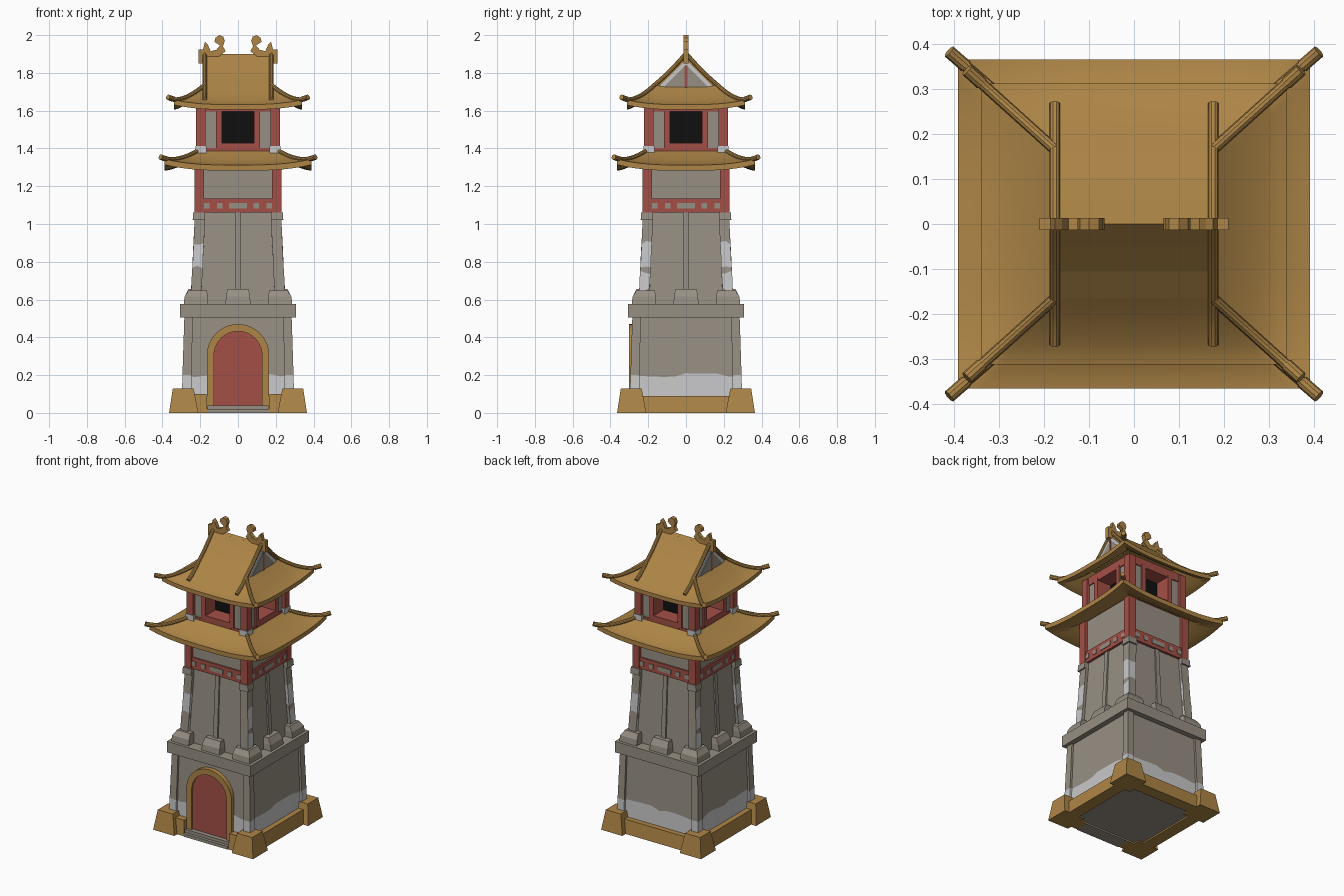
import bpy, bmesh, math, random
from mathutils import Matrix, Vector

if "Cube" in bpy.data.objects:
    bpy.data.objects.remove(bpy.data.objects["Cube"])
random.seed(4)

def material(name, rgb):
    m = bpy.data.materials.new(name)
    m.diffuse_color = (*rgb, 1)
    m.use_nodes = True
    m.node_tree.nodes["Principled BSDF"].inputs["Base Color"].default_value = m.diffuse_color
    return m

GOLD = material("ochre gold", (0.42, 0.235, 0.062))
GREY = material("stone grey", (0.31, 0.275, 0.228))
RED = material("painted red", (0.37, 0.08, 0.062))
WHITE = material("pale plaster", (0.58, 0.58, 0.59))
BLACK = material("window black", (0.005, 0.005, 0.005))

ONE = [Matrix.Identity(4)]
CORNERS = [Matrix.Diagonal((a, b, 1, 1)) for a in (1, -1) for b in (1, -1)]
SIDES = [Matrix.Rotation(k * math.pi / 2, 4, 'Z') for k in range(4)]
FLIP_X = [Matrix.Diagonal((a, 1, 1, 1)) for a in (1, -1)]
FLIP_Y = [Matrix.Diagonal((1, a, 1, 1)) for a in (1, -1)]

def build(name, verts, faces, mats, copies=ONE, rule=None, smooth=False):
    mats = mats if isinstance(mats, list) else [mats]
    allv, allf = [], []
    for M in copies:
        b = len(allv)
        allv += [M @ Vector(v) for v in verts]
        allf += [[i + b for i in f] for f in faces]
    me = bpy.data.meshes.new(name)
    me.from_pydata(allv, [], allf)
    bm = bmesh.new()
    bm.from_mesh(me)
    bmesh.ops.recalc_face_normals(bm, faces=bm.faces)
    bm.normal_update()
    for f in bm.faces:
        if rule:
            f.material_index = rule(f.calc_center_median(), f.normal)
    bm.to_mesh(me)
    bm.free()
    for m in mats:
        me.materials.append(m)
    ob = bpy.data.objects.new(name, me)
    bpy.context.collection.objects.link(ob)
    if smooth:
        bpy.ops.object.select_all(action='DESELECT')
        ob.select_set(True)
        bpy.context.view_layer.objects.active = ob
        bpy.ops.object.shade_smooth_by_angle(angle=math.radians(35))
    return ob

def loft(name, rings, mats, copies=ONE, n=1, jitter=0, rule=None):
    """Stack of rectangles (x0, x1, y0, y1, z); inner rows may be wavy."""
    v, f, c = [], [], 4 * n
    for i, (x0, x1, y0, y1, z) in enumerate(rings):
        cs = [(x0, y0), (x1, y0), (x1, y1), (x0, y1)]
        for k in range(4):
            (ax, ay), (bx, by) = cs[k], cs[(k + 1) % 4]
            for j in range(n):
                t = j / n
                dz = random.uniform(-jitter, jitter) if 0 < i < len(rings) - 1 else 0
                v.append((ax + (bx - ax) * t, ay + (by - ay) * t, z + dz))
    for i in range(len(rings) - 1):
        f += [(i*c + j, i*c + (j+1) % c, (i+1)*c + (j+1) % c, (i+1)*c + j) for j in range(c)]
    f += [list(range(c)), list(range(len(v) - c, len(v)))]
    return build(name, v, f, mats, copies, rule)

def box(name, x0, x1, y0, y1, z0, z1, mat, copies=ONE):
    return loft(name, [(x0, x1, y0, y1, z0), (x0, x1, y0, y1, z1)], mat, copies)

def square(h, z):
    return (-h, h, -h, h, z)

def prism(name, pts, a0, a1, axis, mat, copies=ONE):
    """Extrude a 2D outline (u, z) along x or y."""
    n = len(pts)
    put = (lambda u, a, z: (a, u, z)) if axis == 'x' else (lambda u, a, z: (u, a, z))
    v = [put(u, a, z) for a in (a0, a1) for u, z in pts]
    f = [list(range(n)), list(range(n, 2*n))]
    f += [(i, (i+1) % n, n + (i+1) % n, n + i) for i in range(n)]
    return build(name, v, f, mat, copies)

def tube(name, path, r, mat, copies=ONE, sides=10):
    path = [Vector(p) for p in path]
    v, f, m = [], [], len(path)
    for i, p in enumerate(path):
        d = (path[min(i+1, m-1)] - path[max(i-1, 0)]).normalized()
        a = d.cross(Vector((0, 0, 1))).normalized()
        b = a.cross(d)
        v += [p + r * (a * math.cos(2*math.pi*k/sides) + b * math.sin(2*math.pi*k/sides)) for k in range(sides)]
    for i in range(m - 1):
        f += [(i*sides + k, i*sides + (k+1) % sides, (i+1)*sides + (k+1) % sides, (i+1)*sides + k) for k in range(sides)]
    f += [list(range(sides)), list(range(len(v) - sides, len(v)))]
    return build(name, v, f, mat, copies, smooth=True)

# Curved roof skirt: concave slopes with upturned corners, plus hip ridges
def roof_skirt(name, xi, yi, zi, xo, yo, zo, lift, p, tip, thick=0.03, n=16, rows=8):
    def point(sx, sy, s, t, dz=0):
        z = zi + (zo - zi) * (1 - max(0, 1 - t) ** p) + lift * abs(s) ** 3 * t * t
        return ((xi + (xo - xi) * t) * sx, (yi + (yo - yi) * t) * sy, z + dz)
    v, c = [], 4 * n
    ts = [(i / rows, 0) for i in range(rows + 1)] + [(i / rows, -thick) for i in range(rows, -1, -1)]
    for t, dz in ts:
        for k in range(4):
            for j in range(n):
                s = -1 + 2 * j / n
                sx, sy = [(s, -1), (1, s), (-s, 1), (-1, -s)][k]
                v.append(point(sx, sy, s, t, dz))
    R = len(ts)
    f = [(i*c + j, i*c + (j+1) % c, (i+1) % R*c + (j+1) % c, (i+1) % R*c + j) for i in range(R) for j in range(c)]
    build(name, v, f, GOLD, smooth=True)
    tube(name + "_hip_ridges", [point(1, 1, 1, tip * i / 12, 0.003) for i in range(13)], 0.012, GOLD, CORNERS)
    tube(name + "_hip_tips", [point(1, 1, 1, tip + 0.01 - q, 0.003) for q in (0.2, 0.1, 0)], 0.0145, GOLD, CORNERS)

# Base: corner blocks, beams, door feet and steps
loft("base_corner_block", [(.21, .365, .21, .365, 0), (.235, .345, .235, .345, .13)], GOLD, CORNERS)
loft("base_beam", [(-.25, .25, -.33, -.25, 0), (-.25, .25, -.318, -.25, .09)], GOLD, SIDES[1:])
loft("door_foot", [(.162, .25, -.335, -.25, 0), (.166, .25, -.325, -.25, .1)], GOLD, FLIP_X)
box("lower_step", -.162, .162, -.34, -.25, 0, .02, GREY)
box("upper_step", -.162, .162, -.32, -.25, .02, .04, GREY)

# Lower storey with a pale plaster band at its foot
low = lambda c, n: 1 if c.z < .19 and abs(n.z) < .5 else 0
loft("lower_wall", [square(.285, .01), square(.28, .2), square(.271, .51)], [GREY, WHITE], n=10, jitter=.012, rule=low)
loft("lower_pilaster", [(.25, .299, .25, .299, .01), (.245, .294, .245, .294, .2), (.24, .284, .24, .284, .51)],
     [GREY, WHITE], CORNERS, jitter=.008, rule=low)

# Arched door
def arch(r, z0, spring=.305, n=20):
    return [(r, z0)] + [(r * math.cos(math.pi*i/n), spring + r * math.sin(math.pi*i/n)) for i in range(n + 1)] + [(-r, z0)]
prism("door_panel", arch(.13, .04), -.291, -.25, 'y', RED)
o, i_ = arch(.165, .02), arch(.127, .02)
m = len(o)
fv = [(x, y, z) for y in (-.303, -.25) for ring in (o, i_) for x, z in ring]
ff = []
for k in range(m - 1):
    ff += [(k, k+1, m+k+1, m+k), (2*m+k, 2*m+k+1, 3*m+k+1, 3*m+k), (k, k+1, 2*m+k+1, 2*m+k), (m+k, m+k+1, 3*m+k+1, 3*m+k)]
ff += [(k, m+k, 3*m+k, 2*m+k) for k in (0, m-1)]
build("door_frame", fv, ff, GOLD)

# Ledge and battlements
box("ledge", -.306, .306, -.306, .306, .505, .577, GREY)
loft("corner_merlon", [(.16, .287, .16, .287, .577), (.16, .283, .16, .283, .615), (.165, .262, .165, .262, .648)], GREY, CORNERS)
loft("centre_merlon", [(-.066, .066, -.287, -.2, .577), (-.064, .064, -.283, -.2, .615), (-.056, .056, -.262, -.2, .655)], GREY, SIDES)

# Middle storey with worn plaster patches on the pilasters
loft("middle_wall", [square(.232, .57), square(.208, 1.06)], GREY)
loft("middle_centre_pilaster", [(-.017, .017, -.243, -.2, .57), (-.014, .014, -.217, -.19, 1.06)], GREY, SIDES)
def worn(c, n):
    if abs(n.z) > .5 or not .64 < c.z < .9 or .745 < c.z < .775:
        return 0
    return 1 if abs(n.x) > .7 or (c.x * c.y > 0 and c.z > .7) else 0
def mid(z):
    h = .252 - (z - .57) * .05
    return (h - .055, h, h - .055, h, z)
loft("middle_pilaster", [mid(z) for z in (.57, .65, .74, .78, .84, .9, 1.03)], [GREY, WHITE], CORNERS, n=2, jitter=.016, rule=worn)
loft("pilaster_cap", [(.175, .24, .175, .24, 1.02), (.175, .237, .175, .237, 1.062)], GREY, CORNERS)

# Red storey below the lower roof
box("red_core", -.2, .2, -.2, .2, 1.06, 1.42, RED)
box("red_corner_post", .18, .231, .18, .231, 1.06, 1.37, RED, CORNERS)
box("red_beam", -.2, .2, -.224, -.19, 1.06, 1.135, RED, SIDES)
box("upper_wall_panel", -.182, .182, -.214, -.19, 1.13, 1.35, GREY, SIDES)
for a, b in ((-.18, -.15), (-.112, -.082), (-.048, .048), (.082, .112), (.15, .18)):
    box("beam_inlay", a, b, -.228, -.22, 1.083, 1.112, GREY, SIDES)

# Lookout storey: posts, panels and deep windows
box("window_dark_core", -.11, .11, -.11, .11, 1.41, 1.6, BLACK)
box("lookout_post", .172, .222, .172, .222, 1.37, 1.64, RED, CORNERS)
box("post_foot", .166, .225, .166, .225, 1.375, 1.412, WHITE, CORNERS)
box("lookout_panel", .11, .18, -.203, -.16, 1.4, 1.6, GREY, SIDES)
box("lookout_panel_left", -.18, -.11, -.203, -.16, 1.4, 1.6, GREY, SIDES)
for s, t in ((-.117, -.086), (.086, .117)):
    box("window_jamb", s, t, -.214, -.1, 1.4, 1.61, RED, SIDES)
box("window_sill", -.1, .1, -.214, -.1, 1.39, 1.43, RED, SIDES)
box("lookout_bottom_rail", -.18, .18, -.21, -.1, 1.37, 1.402, RED, SIDES)
box("lookout_top_beam", -.21, .21, -.21, .21, 1.595, 1.65, RED)

# Roofs
roof_skirt("lower_roof", .205, .205, 1.39, .39, .365, 1.312, .032, 1.5, 1.1)
roof_skirt("upper_roof", .175, .165, 1.735, .338, .312, 1.632, .025, 1.4, 1.19, thick=.027)

# Gabled top: curved slopes, gable ends and verge ridges
slope = [(0, 1.9), (.05, 1.845), (.105, 1.788), (.165, 1.735)]
outline = slope + [(.165, 1.70)] + [(-y, z) for y, z in [(.165, 1.70)] + slope[:0:-1]]
prism("gable_roof", outline, -.178, .178, 'x', GOLD)
tri = lambda w, z0, z1: [(-w, z0), (w, z0), (0, z1)]
prism("gable_border", tri(.163, 1.708, 1.868), .17, .184, 'x', WHITE, FLIP_X)
prism("gable_infill", tri(.122, 1.722, 1.842), .18, .186, 'x', GREY, FLIP_X)
box("gable_post", .18, .189, -.007, .007, 1.722, 1.84, RED, FLIP_X)
verge = [(.176, y, z + .002) for y, z in slope] + [(.176, .2, 1.701), (.176, .235, 1.677), (.176, .267, 1.660)]
tube("verge_ridge", verge, .012, GOLD, CORNERS)

# Main ridge with curled end ornaments
box("main_ridge", -.17, .17, -.011, .011, 1.85, 1.888, GOLD)
curl = [(.21, 1.85), (.21, 1.925), (.185, 1.925), (.175, 1.965), (.16, 1.95), (.145, 1.915), (.115, 1.922),
        (.095, 1.945), (.125, 1.965), (.12, 1.985), (.1, 2.0), (.078, 1.992), (.07, 1.97), (.08, 1.94),
        (.065, 1.915), (.1, 1.888), (.14, 1.88), (.14, 1.85)]
prism("ridge_ornament", curl, -.013, .013, 'y', GOLD, FLIP_X)
